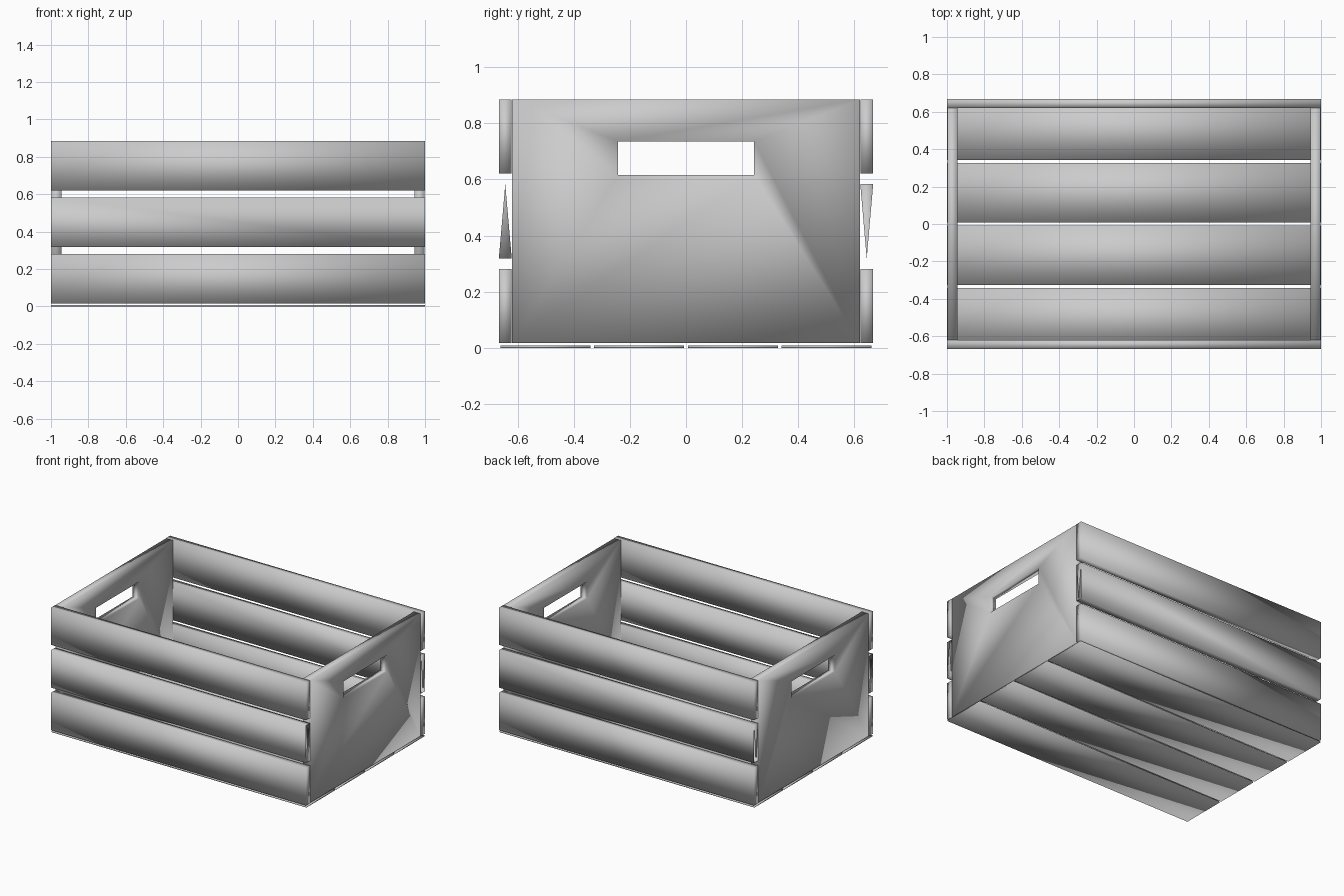
import bpy, bmesh

if "Cube" in bpy.data.objects:
    bpy.data.objects.remove(bpy.data.objects["Cube"])


def finish(name, bm):
    bmesh.ops.recalc_face_normals(bm, faces=bm.faces)
    me = bpy.data.meshes.new(name)
    bm.to_mesh(me)
    bm.free()
    # the soft, pillowy look of the boards comes from full smooth shading
    for p in me.polygons:
        p.use_smooth = True
    ob = bpy.data.objects.new(name, me)
    bpy.context.collection.objects.link(ob)
    return ob


def box(bm, lo, hi):
    geom = bmesh.ops.create_cube(bm, size=1)["verts"]
    for v in geom:
        v.co = [l + (c + 0.5) * (h - l) for c, l, h in zip(v.co, lo, hi)]


def board(name, lo, hi):
    bm = bmesh.new()
    box(bm, lo, hi)
    return finish(name, bm)


def open_slat(name, lo, hi, up):
    """Hollow slat whose ends are closed only by a narrow triangle."""
    bm = bmesh.new()
    box(bm, lo, hi)
    bm.normal_update()
    caps = [f for f in bm.faces if abs(f.normal.x) > 0.9]
    bmesh.ops.delete(bm, geom=caps, context='FACES_ONLY')
    base, tip = (lo[2], hi[2]) if up else (hi[2], lo[2])
    mid = (lo[1] + hi[1]) / 2
    for x in (lo[0], hi[0]):
        bm.faces.new([bm.verts.new(c) for c in
                      ((x, lo[1], base), (x, hi[1], base), (x, mid, tip))])
    bmesh.ops.remove_doubles(bm, verts=bm.verts, dist=0.0005)
    return finish(name, bm)


def end_panel(name, x0, x1):
    """Panel with a rectangular hand hole: a ring of four quads, extruded."""
    bm = bmesh.new()

    def loop(y, z0, z1):
        return [bm.verts.new((x0, a, b)) for a, b in
                ((-y, z0), (y, z0), (y, z1), (-y, z1))]
    outer, inner = loop(0.62, 0.017, 0.885), loop(0.243, 0.615, 0.735)
    faces = [bm.faces.new((outer[i], outer[(i + 1) % 4],
                           inner[(i + 1) % 4], inner[i])) for i in range(4)]
    ext = bmesh.ops.extrude_face_region(bm, geom=faces, use_keep_orig=True)
    for v in ext["geom"]:
        if isinstance(v, bmesh.types.BMVert):
            v.co.x = x1
    return finish(name, bm)


# end panels with hand holes
end_panel("left_end_panel", -0.998, -0.945)
end_panel("right_end_panel", 0.945, 0.998)

# three long slats on the front and back
for side, y0, y1 in (("front", -0.667, -0.621), ("back", 0.621, 0.667)):
    board(f"{side}_slat_bottom", (-1, y0, 0.017), (1, y1, 0.281))
    open_slat(f"{side}_slat_middle", (-1, y0, 0.318), (1, y1, 0.583), side == "front")
    board(f"{side}_slat_top", (-1, y0, 0.621), (1, y1, 0.885))

# four thin floor boards
for i in range(4):
    yc = -0.501 + i * 0.334
    board(f"floor_board_{i + 1}", (-1, yc - 0.16, 0.0), (1, yc + 0.16, 0.008))
